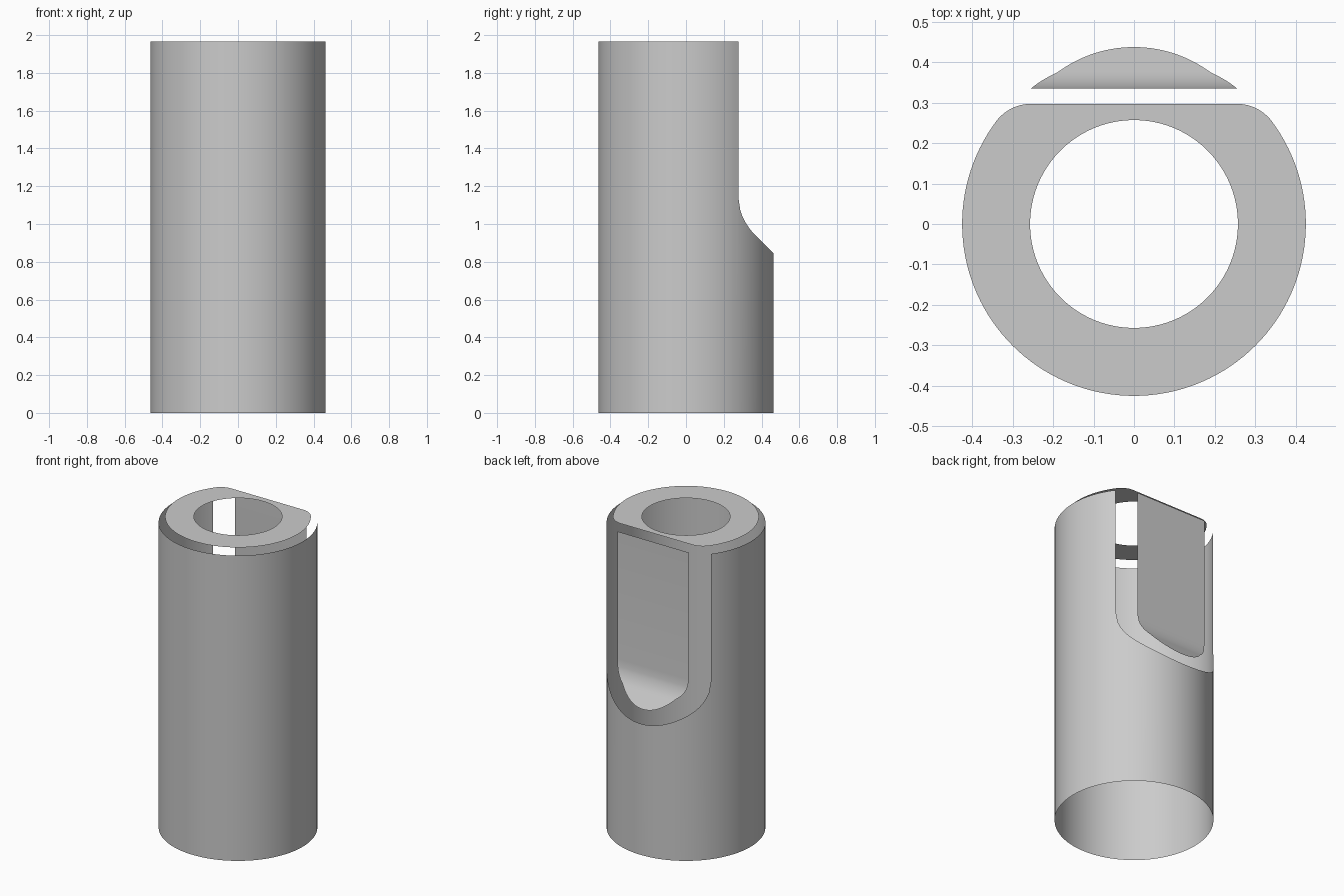
import bpy, bmesh
from math import sin, cos, tan, acos, asin, pi, radians

if "Cube" in bpy.data.objects:
    bpy.data.objects.remove(bpy.data.objects["Cube"], do_unlink=True)

RADIUS = 0.463       # outer tube
ROUND = 0.145        # rounding gap around the flat
FLAT_Y = 0.335       # plane of the flat panel
RIM_Z, TOP_Z = 1.965, 2.0
CORE = RADIUS - ROUND
SLOPE = radians(34.5)
BEND, BEND_Z = 0.227, 1.146   # hollow bend between flat and slope
START = asin((FLAT_Y - ROUND) / CORE)
STEPS = 32

grey = bpy.data.materials.new("plain_grey")
grey.use_nodes = True
grey.diffuse_color = (0.6, 0.6, 0.6, 1)
grey.node_tree.nodes["Principled BSDF"].inputs["Base Color"].default_value = (0.6, 0.6, 0.6, 1)


def finish(name, bm, smooth):
    mesh = bpy.data.meshes.new(name)
    bmesh.ops.remove_doubles(bm, verts=bm.verts[:], dist=1e-5)
    for face in bm.faces:
        face.smooth = smooth
    bm.to_mesh(mesh)
    bm.free()
    mesh.materials.append(grey)
    obj = bpy.data.objects.new(name, mesh)
    bpy.context.collection.objects.link(obj)


def strip(bm, first, second):
    """Band of quads between two equally long rows of points."""
    a = [bm.verts.new(p) for p in first]
    b = [bm.verts.new(p) for p in second]
    for i in range(len(a) - 1):
        bm.faces.new((a[i], a[i + 1], b[i + 1], b[i]))


def spread(a, b, n):
    return [a + (b - a) * i / n for i in range(n + 1)]


def rolling(angle):
    """Core height, panel depth and panel height where the rounding sits at this angle."""
    y, reach = CORE * sin(angle), BEND + ROUND
    centre = FLAT_Y + BEND
    tilt = acos(max(-1, min(1, (centre - y) / reach)))
    if tilt < SLOPE:
        z = BEND_Z - reach * sin(tilt)
    else:
        tilt = SLOPE
        z = BEND_Z - reach * sin(SLOPE) - (y - centre + reach * cos(SLOPE)) / tan(SLOPE)
    return z, y + ROUND * cos(tilt), z + ROUND * sin(tilt)


# Outer tube, open at both ends, with a U-shaped opening at the back
bm = bmesh.new()
front = spread(pi - START, 2 * pi + START, 96)
back = spread(START, pi - START, 2 * STEPS)
for angles, height in ((front, lambda a: RIM_Z), (back, lambda a: rolling(a)[0])):
    rim = [(RADIUS * cos(a), RADIUS * sin(a), height(a)) for a in angles]
    strip(bm, [(x, y, 0) for x, y, z in rim], rim)
finish("outer_tube", bm, True)

# Flat panel that bends outward into a sloping tongue
bm = bmesh.new()
half = CORE * cos(START)
right, left = [(-half, FLAT_Y, RIM_Z)], [(half, FLAT_Y, RIM_Z)]
for a in spread(START, pi / 2, STEPS):
    x = CORE * cos(a)
    z, py, pz = rolling(a)
    right.append((-x, py, pz))
    left.append((x, py, pz))
strip(bm, right[:-1], left[:-1])
tip = [bm.verts.new(p) for p in (right[-2], right[-1], left[-2])]
bm.faces.new(tip)
bmesh.ops.remove_doubles(bm, verts=bm.verts[:], dist=1e-5)
bmesh.ops.recalc_face_normals(bm, faces=bm.faces[:])
if sum(f.normal.y * f.calc_area() for f in bm.faces) < 0:
    bmesh.ops.reverse_faces(bm, faces=bm.faces[:])
finish("flat_panel", bm, True)

# Top ring with a flat back edge and rounded corners
bm = bmesh.new()
corner = ROUND - (TOP_Z - RIM_Z) - 0.003
outline = [((CORE + corner) * cos(a), (CORE + corner) * sin(a)) for a in front]
for side, angles in ((1, spread(START, pi / 2, 12)[1:]),
                     (-1, spread(pi / 2, pi - START, 12)[:-1])):
    outline += [(side * half + corner * cos(a), FLAT_Y - ROUND + corner * sin(a)) for a in angles]
hole = [(0.257 * cos(a), 0.257 * sin(a)) for a in spread(0, 2 * pi, 96)[:-1]]
for loop in (outline, hole):
    verts = [bm.verts.new((x, y, TOP_Z)) for x, y in loop]
    for i, v in enumerate(verts):
        bm.edges.new((verts[i - 1], v))
bmesh.ops.triangle_fill(bm, use_beauty=True, edges=bm.edges[:], normal=(0, 0, 1))
bm.normal_update()
for face in bm.faces:
    if face.normal.z < 0:
        face.normal_flip()
finish("top_ring", bm, False)
